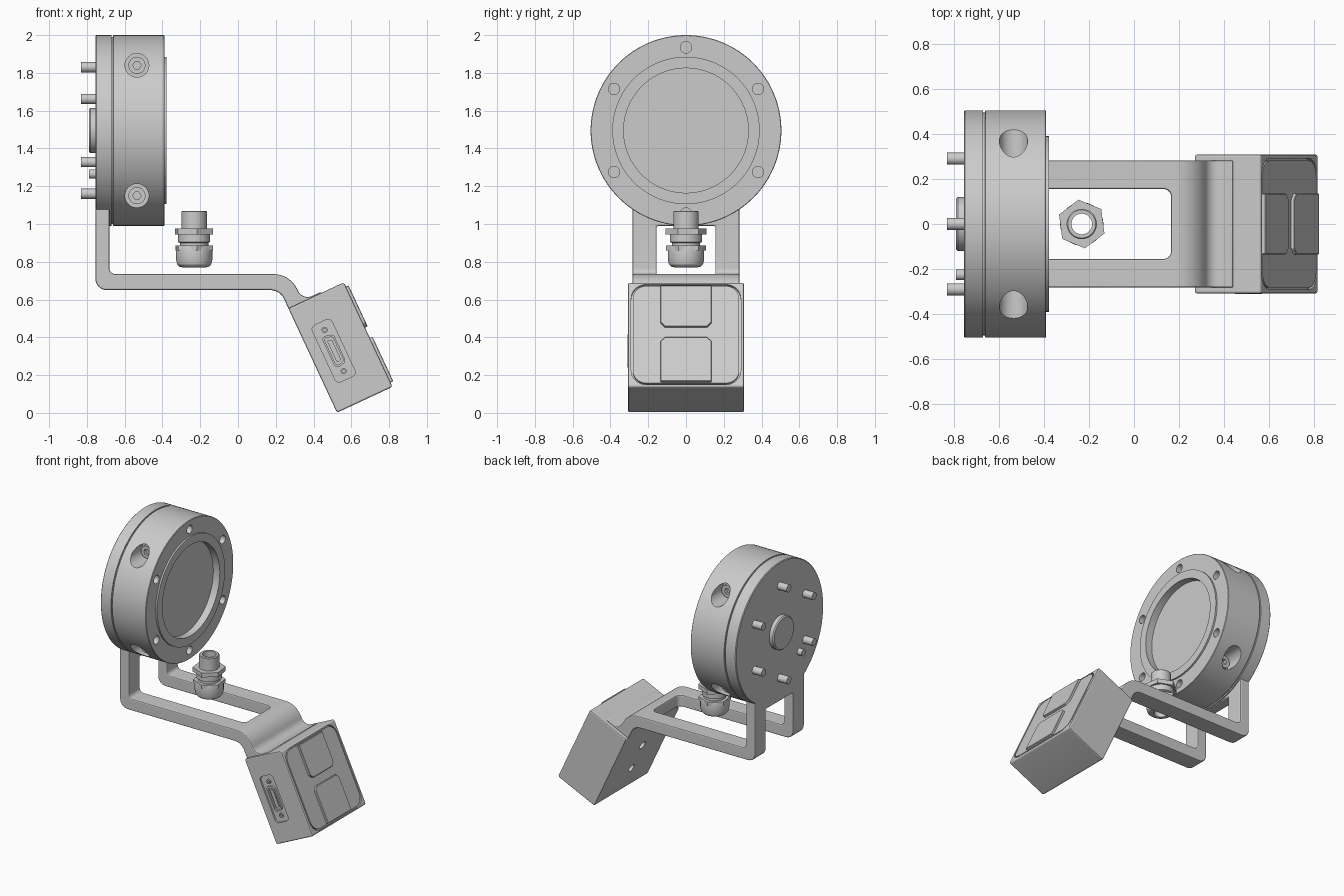
import bpy, bmesh
from math import radians, sin, cos, tan, pi
from mathutils import Matrix, Vector

old = bpy.data.objects.get("Cube")
if old:
    bpy.data.objects.remove(old, do_unlink=True)

grey = bpy.data.materials.new("plain_grey")
grey.use_nodes = True
GREY = (0.6, 0.6, 0.6, 1)
grey.diffuse_color = GREY
grey.node_tree.nodes["Principled BSDF"].inputs["Base Color"].default_value = GREY

# Orientations: drawing plane XY with depth Z, mapped to the wanted axis
ALONG_X = Matrix(((0, 0, 1), (1, 0, 0), (0, 1, 0))).to_4x4()
FACE_FRONT = Matrix.Rotation(radians(90), 4, 'X')
HUB = Matrix.Translation((0, 0, 1.495))
BOX = Matrix.Translation((0.5425, 0, 0.346)) @ Matrix.Rotation(radians(-25), 4, 'Y')


def at(x, y, z):
    return Matrix.Translation((x, y, z))


def finish(name, bm, matrix):
    bmesh.ops.remove_doubles(bm, verts=bm.verts, dist=1e-5)
    bmesh.ops.transform(bm, matrix=matrix, verts=bm.verts)
    bmesh.ops.recalc_face_normals(bm, faces=bm.faces)
    mesh = bpy.data.meshes.new(name)
    bm.to_mesh(mesh)
    bm.free()
    mesh.materials.append(grey)
    ob = bpy.data.objects.new(name, mesh)
    bpy.context.collection.objects.link(ob)
    return smooth(ob)


def activate(ob):
    bpy.ops.object.select_all(action='DESELECT')
    ob.select_set(True)
    bpy.context.view_layer.objects.active = ob


def smooth(ob):
    activate(ob)
    bpy.ops.object.shade_smooth_by_angle(angle=radians(30))
    return ob


def prism(name, points, low, high, matrix):
    """Extrude an outline from low to high along its depth."""
    bm = bmesh.new()
    base = bm.faces.new([bm.verts.new((x, y, low)) for x, y in points])
    top = bmesh.ops.extrude_face_region(bm, geom=[base])["geom"]
    bmesh.ops.translate(bm, vec=(0, 0, high - low),
                        verts=[v for v in top if isinstance(v, bmesh.types.BMVert)])
    return finish(name, bm, matrix)


def lathe(name, profile, matrix, segments=64):
    """Revolve a closed (radius, height) outline."""
    bm = bmesh.new()
    rings = [[bm.verts.new((r * cos(2 * pi * k / segments), r * sin(2 * pi * k / segments), h))
              for k in range(segments)] for r, h in profile]
    for i, ring in enumerate(rings):
        j = (i + 1) % len(rings)
        if profile[i][0] == 0 and profile[j][0] == 0:
            continue
        for k in range(segments):
            n = (k + 1) % segments
            quad = [ring[k], ring[n], rings[j][n], rings[j][k]]
            if profile[i][0] == 0:
                quad.pop(1)
            elif profile[j][0] == 0:
                quad.pop(2)
            bm.faces.new(quad)
    return finish(name, bm, matrix)


def rod(name, radius, low, high, matrix, segments=32, phase=0):
    points = [(radius * cos(phase + 2 * pi * k / segments),
               radius * sin(phase + 2 * pi * k / segments)) for k in range(segments)]
    return prism(name, points, low, high, matrix)


def rounded(corners, steps=8):
    """Fillet the (x, y, radius) corners of an outline."""
    out = []
    for i, (x, y, r) in enumerate(corners):
        p = Vector((x, y, 0))
        if r == 0:
            out.append((x, y))
            continue
        a = (Vector((*corners[i - 1][:2], 0)) - p).normalized()
        b = (Vector((*corners[(i + 1) % len(corners)][:2], 0)) - p).normalized()
        half = a.angle(b) / 2
        centre = p + (a + b).normalized() * r / sin(half)
        start, end = ((p + d * r / tan(half) - centre).normalized() for d in (a, b))
        for k in range(steps + 1):
            q = centre + start.slerp(end, k / steps) * r
            out.append((q.x, q.y))
    return out


def rect(w, h, r, cx=0, cy=0):
    return rounded([(cx + sx * w / 2, cy + sy * h / 2, r)
                    for sx, sy in ((-1, -1), (1, -1), (1, 1), (-1, 1))])


def combine(ob, others, operation='DIFFERENCE'):
    for other in others:
        mod = ob.modifiers.new("combine", 'BOOLEAN')
        mod.operation, mod.solver, mod.object = operation, 'EXACT', other
        activate(ob)
        bpy.ops.object.modifier_apply(modifier=mod.name)
        bpy.data.objects.remove(other, do_unlink=True)
    return smooth(ob)


def bevel(ob, width, segments=2):
    mod = ob.modifiers.new("bevel", 'BEVEL')
    mod.width, mod.segments, mod.limit_method = width, segments, 'ANGLE'
    mod.angle_limit = radians(40)
    activate(ob)
    bpy.ops.object.modifier_apply(modifier=mod.name)
    return smooth(ob)


# Bent bracket with its window, merged with the round back plate
side = rounded([(-0.755, 1.2, 0), (-0.755, 0.65, 0.06), (0.222, 0.65, 0.08),
                (0.28, 0.525, 0), (0.45, 0.6, 0), (0.44, 0.641, 0),
                (0.342, 0.596, 0.055), (0.276, 0.735, 0.14),
                (-0.68, 0.735, 0.03), (-0.68, 1.2, 0)])
bracket = prism("bracket", side, -0.283, 0.283, FACE_FRONT)
window = prism("window_cutter", rect(1.165, 0.31, 0.035, -0.4175), 0.4, 0.99, at(0, 0, 0))
bevel(combine(bracket, [window]), 0.008)
plate = lathe("back_plate", [(0, -0.755), (0.5, -0.755), (0.505, -0.75), (0.505, -0.67),
                             (0, -0.67)], HUB @ ALONG_X, 128)
combine(bracket, [plate], 'UNION')

# Round housing with front rim, recessed lens and seam
housing = lathe("round_housing",
                [(0, -0.672), (0.495, -0.672), (0.495, -0.662), (0.505, -0.66),
                 (0.505, -0.393), (0.502, -0.39), (0.39, -0.39), (0.39, -0.378),
                 (0.33, -0.378), (0.33, -0.43), (0, -0.43)], HUB @ ALONG_X, 128)
cutters = []
for k in range(6):
    a = radians(90 + 60 * k)
    cutters.append(rod("hole_cutter", 0.03, -0.45, -0.3,
                       HUB @ at(0, 0.44 * cos(a), 0.44 * sin(a)) @ ALONG_X))
spots = [HUB @ at(-0.535, 0, z) @ Matrix.Rotation(radians(turn), 4, 'Z') @ FACE_FRONT
         for turn in (0, 180) for z in (-0.345, 0.345)]
cutters += [rod("counterbore_cutter", 0.063, 0.25, 0.6, m) for m in spots]
combine(housing, cutters)

# Socket screws sunk in the housing sides
for m in spots:
    screw = rod("side_screw", 0.045, 0.245, 0.29, m)
    combine(screw, [rod("socket_cutter", 0.022, 0.265, 0.4, m, 6)])

# Pins and boss on the back plate
for k in range(6):
    a = radians(90 + 60 * k)
    rod("back_pin", 0.027, -0.83, -0.74,
        HUB @ at(0, 0.335 * cos(a), 0.335 * sin(a)) @ ALONG_X)
rod("locating_pin", 0.024, -0.79, -0.74, HUB @ at(0, -0.225, -0.23) @ ALONG_X)
lathe("back_boss", [(0, -0.79), (0.112, -0.79), (0.12, -0.782), (0.12, -0.74), (0, -0.74)],
      HUB @ ALONG_X)

# Tilted box with lid recess, connector recess and two rear holes
PANEL = BOX @ ALONG_X
SIDE = BOX @ FACE_FRONT
box = prism("tilted_box", rect(0.325, 0.61, 0.014), -0.308, 0.308, SIDE)
bevel(box, 0.008)
cuts = [prism("lid_cutter", rect(0.58, 0.585, 0.08), 0.147, 0.3, PANEL),
        prism("connector_cutter", rect(0.115, 0.33, 0.025, -0.04), 0.296, 0.5, SIDE)]
cuts += [rod("rear_hole_cutter", 0.03, -0.3, -0.11, PANEL @ at(0, y, 0)) for y in (-0.105, 0.105)]
combine(box, cuts)

# Lid with two raised tabs
prism("lid", rect(0.562, 0.567, 0.072), 0.14, 0.1625, PANEL)
for name, edge, inner in (("upper_tab", 0.28, 0.04), ("lower_tab", -0.28, -0.02)):
    slope = 0.025 if edge > 0 else -0.025
    tab = [(-0.135, edge), (-0.135, inner + slope), (-0.11, inner),
           (0.11, inner), (0.135, inner + slope), (0.135, edge)]
    bevel(prism(name, tab, 0.155, 0.178, PANEL), 0.003, 1)


# Side connector: hollow shell, core and two jack posts
def d_outline(w, h, r):
    return rounded([(-0.037 - w / 2, -h / 2, r), (-0.037 + w / 2, -h * 0.42, r),
                    (-0.037 + w / 2, h * 0.42, r), (-0.037 - w / 2, h / 2, r)])


shell = prism("connector_shell", d_outline(0.066, 0.19, 0.02), 0.285, 0.311, SIDE)
combine(shell, [prism("shell_cutter", d_outline(0.046, 0.165, 0.014), 0.298, 0.5, SIDE)])
prism("connector_core", d_outline(0.026, 0.135, 0.008), 0.29, 0.306, SIDE)
for w in (-0.12, 0.12):
    post = rod("jack_post", 0.016, 0.29, 0.306, SIDE @ at(-0.037, w, 0))
    combine(post, [rod("post_cutter", 0.008, 0.298, 0.4, SIDE @ at(-0.037, w, 0))])

# Cable gland: bored body with two hexagonal collars
GLAND = at(-0.232, 0, 0)
lathe("gland_body",
      [(0.046, 1.07), (0.062, 1.07), (0.067, 1.065), (0.067, 0.96), (0.085, 0.96),
       (0.085, 0.905), (0.075, 0.9), (0.075, 0.885), (0.093, 0.88), (0.096, 0.87),
       (0.096, 0.81), (0.09, 0.786), (0.078, 0.774), (0.06, 0.77), (0.046, 0.77)], GLAND)
for low, high, size in ((0.944, 0.976, 0.109), (0.86, 0.886, 0.107)):
    collar = rod("gland_collar", size, low, high, GLAND, 6, radians(37.5))
    combine(collar, [rod("collar_cutter", 0.05, 0.5, 1.2, GLAND)])
